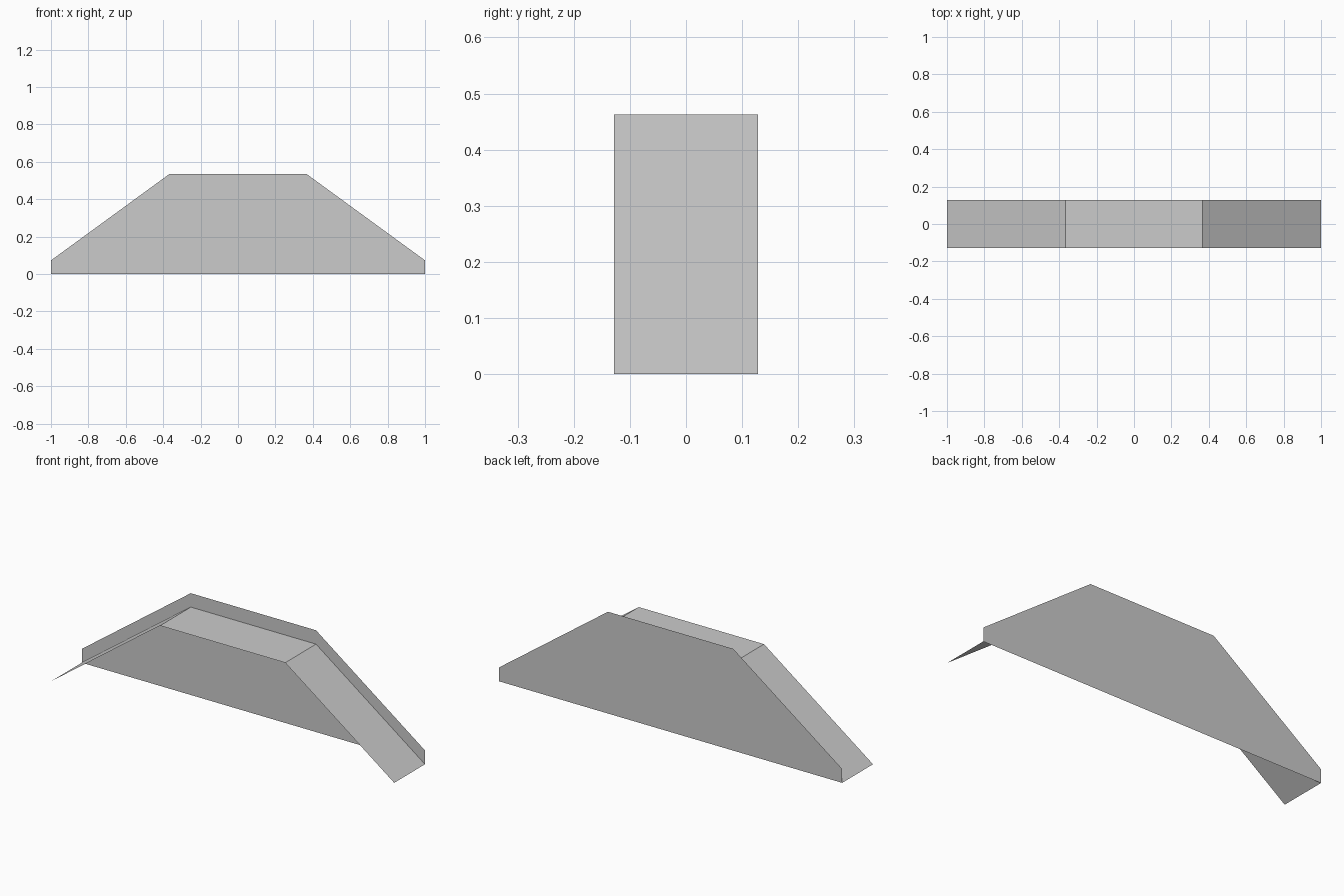
import bpy

cube = bpy.data.objects.get("Cube")
if cube:
    bpy.data.objects.remove(cube, do_unlink=True)

HALF_DEPTH = 0.128
LIP = 0.073      # how far the back panel rises above the deck

grey = bpy.data.materials.new("plain_grey")
grey.use_nodes = True
colour = (0.6, 0.6, 0.6, 1)
grey.diffuse_color = colour
grey.node_tree.nodes["Principled BSDF"].inputs["Base Color"].default_value = colour

# Ramp profile shared by the deck and the panel
profile = [(-1, 0), (-0.365, 0.463), (0.365, 0.463), (1, 0)]


def add_sheet(name, verts, faces):
    mesh = bpy.data.meshes.new(name)
    mesh.from_pydata(verts, [], faces)
    mesh.materials.append(grey)
    obj = bpy.data.objects.new(name, mesh)
    bpy.context.collection.objects.link(obj)
    return obj


# Deck: the profile swept from front to back, as a thin open sheet
n = len(profile)
deck_verts = [(x, y, z) for y in (-HALF_DEPTH, HALF_DEPTH) for x, z in profile]
add_sheet("ramp_deck", deck_verts,
          [(i, i + 1, n + i + 1, n + i) for i in range(n - 1)])

# Back panel: flat sheet with its top edge raised above the deck
outline = [(-1, 0), (1, 0)] + [(x, z + LIP) for x, z in reversed(profile)]
add_sheet("back_panel", [(x, HALF_DEPTH, z) for x, z in outline],
          [tuple(range(len(outline)))])
